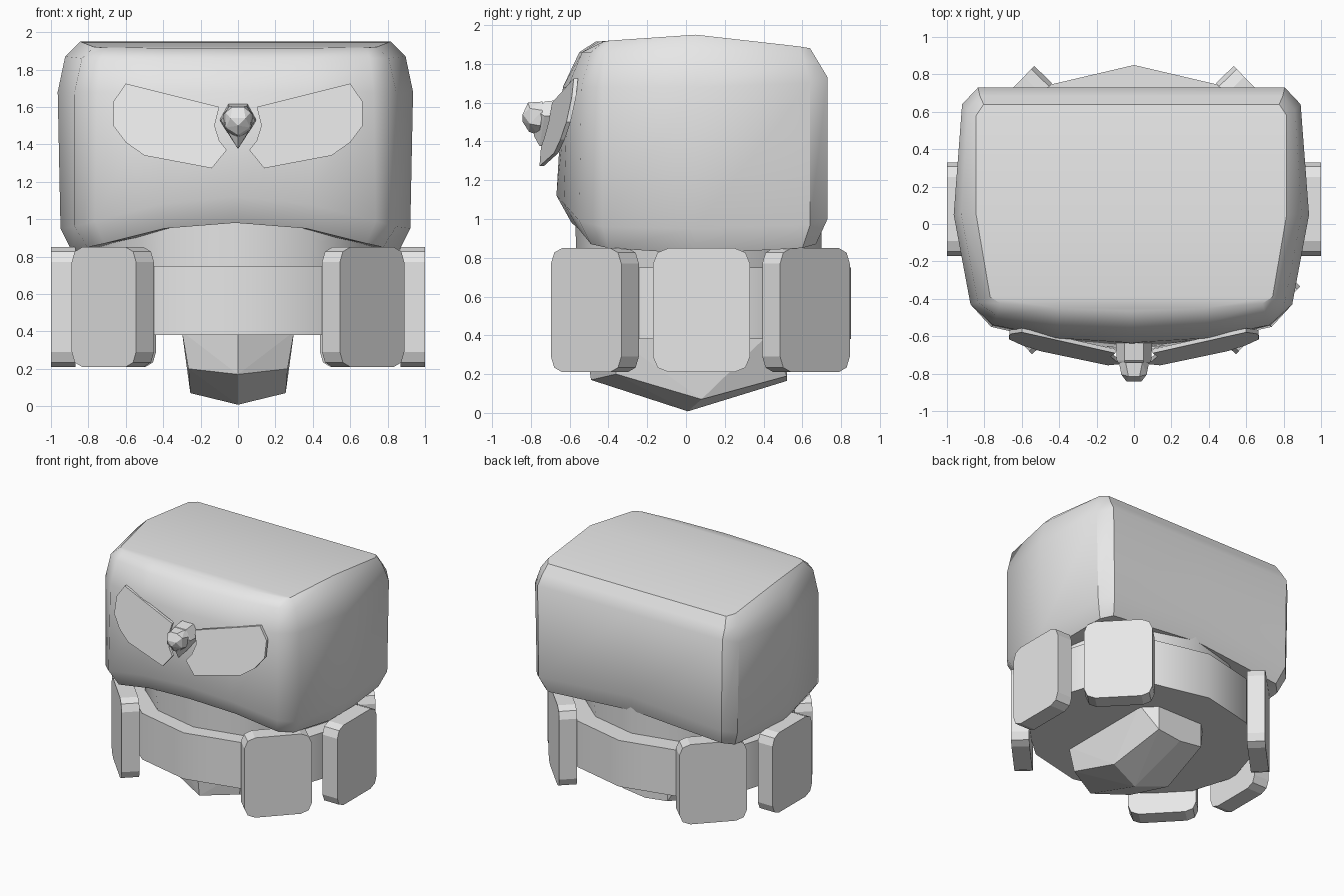
import bpy, bmesh, math
from mathutils import Vector, Matrix

if "Cube" in bpy.data.objects:
    bpy.data.objects.remove(bpy.data.objects["Cube"], do_unlink=True)

grey = bpy.data.materials.new("plain grey")
grey.use_nodes = True
grey.diffuse_color = (0.8, 0.8, 0.8, 1)
grey.node_tree.nodes["Principled BSDF"].inputs["Base Color"].default_value = (0.8, 0.8, 0.8, 1)


def finish(name, bm, smooth=None):
    bmesh.ops.recalc_face_normals(bm, faces=bm.faces[:])
    mesh = bpy.data.meshes.new(name)
    bm.to_mesh(mesh)
    bm.free()
    mesh.materials.append(grey)
    ob = bpy.data.objects.new(name, mesh)
    bpy.context.collection.objects.link(ob)
    if smooth:
        bpy.ops.object.select_all(action='DESELECT')
        ob.select_set(True)
        bpy.context.view_layer.objects.active = ob
        bpy.ops.object.shade_smooth_by_angle(angle=math.radians(smooth))
    return ob


def mirrored(points):
    """Points plus their copies on the other side."""
    return points + [(-x, y, z) for x, y, z in points if x > 0]


def hull(name, points):
    bm = bmesh.new()
    for p in mirrored(points):
        bm.verts.new(p)
    bmesh.ops.convex_hull(bm, input=bm.verts[:])
    bmesh.ops.dissolve_limit(bm, angle_limit=math.radians(2), verts=bm.verts[:], edges=bm.edges[:])
    return finish(name, bm)


def bridge(bm, a, b):
    n = len(a)
    for i in range(n):
        bm.faces.new((a[i], a[(i + 1) % n], b[(i + 1) % n], b[i]))


def drum(name, rings, sides=12):
    """Elliptical drum; each ring is (z, half width, half depth, centre y)."""
    bm = bmesh.new()
    loops = []
    for z, a, b, cy in rings:
        angles = [2 * math.pi * i / sides for i in range(sides)]
        loops.append([bm.verts.new((a * math.sin(t), cy - b * math.cos(t), z)) for t in angles])
    bridge(bm, loops[0], loops[1])
    bm.faces.new(loops[0])
    bm.faces.new(loops[1])
    return finish(name, bm, 35)


def slab(outline, depth):
    """Flat outline extruded along a vector."""
    bm = bmesh.new()
    front = [bm.verts.new(p) for p in outline]
    back = [bm.verts.new(Vector(p) + Vector(depth)) for p in outline]
    bm.faces.new(front)
    bm.faces.new(back)
    bridge(bm, front, back)
    return bm


# Head: rings from bottom to top; half-plan runs front centre to back centre
levels = [
    [(0, -.59, .98), (.38, -.555, .95), (.7, -.49, .87), (.79, -.4, .85),
     (.87, .05, .82), (.84, .6, .85), (.77, .67, .87), (0, .69, .93)],
    [(0, -.668, 1.12), (.4, -.63, 1.08), (.75, -.55, .99), (.86, -.43, .96),
     (.935, .05, .95), (.89, .64, .97), (.81, .73, 1.0), (0, .73, 1.06)],
    [(0, -.635, 1.68), (.4, -.61, 1.68), (.74, -.54, 1.68), (.86, -.43, 1.68),
     (.95, .05, 1.68), (.905, .64, 1.7), (.82, .73, 1.73), (0, .73, 1.73)],
    [(0, -.55, 1.86), (.4, -.535, 1.86), (.72, -.49, 1.86), (.82, -.42, 1.86),
     (.91, .05, 1.87), (.875, .61, 1.82), (.81, .685, 1.805), (0, .685, 1.805)],
    [(0, -.465, 1.915), (.4, -.45, 1.915), (.7, -.425, 1.915), (.755, -.39, 1.92),
     (.83, .05, 1.95), (.83, .58, 1.89), (.79, .64, 1.88), (0, .64, 1.88)],
]
bm = bmesh.new()
loops = []
for half in levels:
    full = half + [(-x, y, z) for x, y, z in half[-2:0:-1]]
    loops.append([bm.verts.new((x - .014, y, z)) for x, y, z in full])
for low, high in zip(loops, loops[1:]):
    bridge(bm, low, high)
top = loops[-1]
ridge = len(levels[0]) // 2
bm.faces.new(top[ridge:-ridge + 1])
bm.faces.new(top[-ridge:] + top[:ridge + 1])
under = bm.verts.new((0, .1, 1.0))
bottom = loops[0]
for i, v in enumerate(bottom):
    bm.faces.new((v, bottom[(i + 1) % len(bottom)], under))
finish("head", bm, 37)

# Neck and belt
drum("neck", [(.7, .74, .63, .065), (1.0, .79, .635, .065)])
drum("belt", [(.38, .88, .77, .08), (.75, .88, .77, .08)])

# Pointed keel under the belt
hull("keel", [(0, -.52, .4), (.3, -.38, .4), (.3, .42, .4), (.2, .52, .4),
              (0, -.49, .17), (.265, -.36, .2), (.255, .08, .07),
              (.2, .52, .19), (0, .52, .165), (0, .01, .008)])

# Six hanging panels with rounded corners
half_w, half_h, r = .25, .32, .08
panel = []
for k in range(4):
    sx, sz = ((1, 1), (-1, 1), (-1, -1), (1, -1))[k]
    for t in (0, 45, 90):
        a = math.radians(90 * k + t)
        panel.append((sx * (half_w - r) + r * math.cos(a), 0, sz * (half_h - r) + r * math.sin(a)))
places = {"front": (.717, -.515, 46.5), "side": (1.0, .08, 90), "back": (.707, .665, 134)}
for place, (x, y, turn) in places.items():
    for side, sign in (("left", 1), ("right", -1)):
        bm = slab(panel, (0, .132, 0))
        bm.transform(Matrix.Translation((sign * x, y, .53)) @
                     Matrix.Rotation(math.radians(sign * turn), 4, 'Z'))
        finish(f"{place}_{side}_panel", bm)

# Face plates, tilted back and swept toward the sides
plate = [(.1, 1.6), (.6, 1.725), (.665, 1.63), (.667, 1.5), (.6, 1.41), (.5, 1.34),
         (.14, 1.272), (.06, 1.37), (.1, 1.42), (.125, 1.5)]
for side, sign in (("left", 1), ("right", -1)):
    outline = [(sign * x, -1.058 + .169 * x + .219 * z, z) for x, z in plate]
    finish(f"{side}_face_plate", slab(outline, (0, .022, 0)))

# Nose: collar and knob
hull("nose_collar", [(.05, -.6, 1.62), (.1, -.6, 1.53), (0, -.6, 1.4),
                     (.05, -.73, 1.605), (.092, -.73, 1.53), (0, -.755, 1.375),
                     (.06, -.775, 1.56), (0, -.785, 1.43)])
hull("nose_knob", [(.045, -.74, 1.605), (.08, -.74, 1.56), (.07, -.75, 1.48), (0, -.76, 1.43),
                   (.03, -.815, 1.6), (.068, -.805, 1.57), (.065, -.805, 1.49), (0, -.81, 1.45),
                   (.04, -.842, 1.54), (0, -.842, 1.5)])
